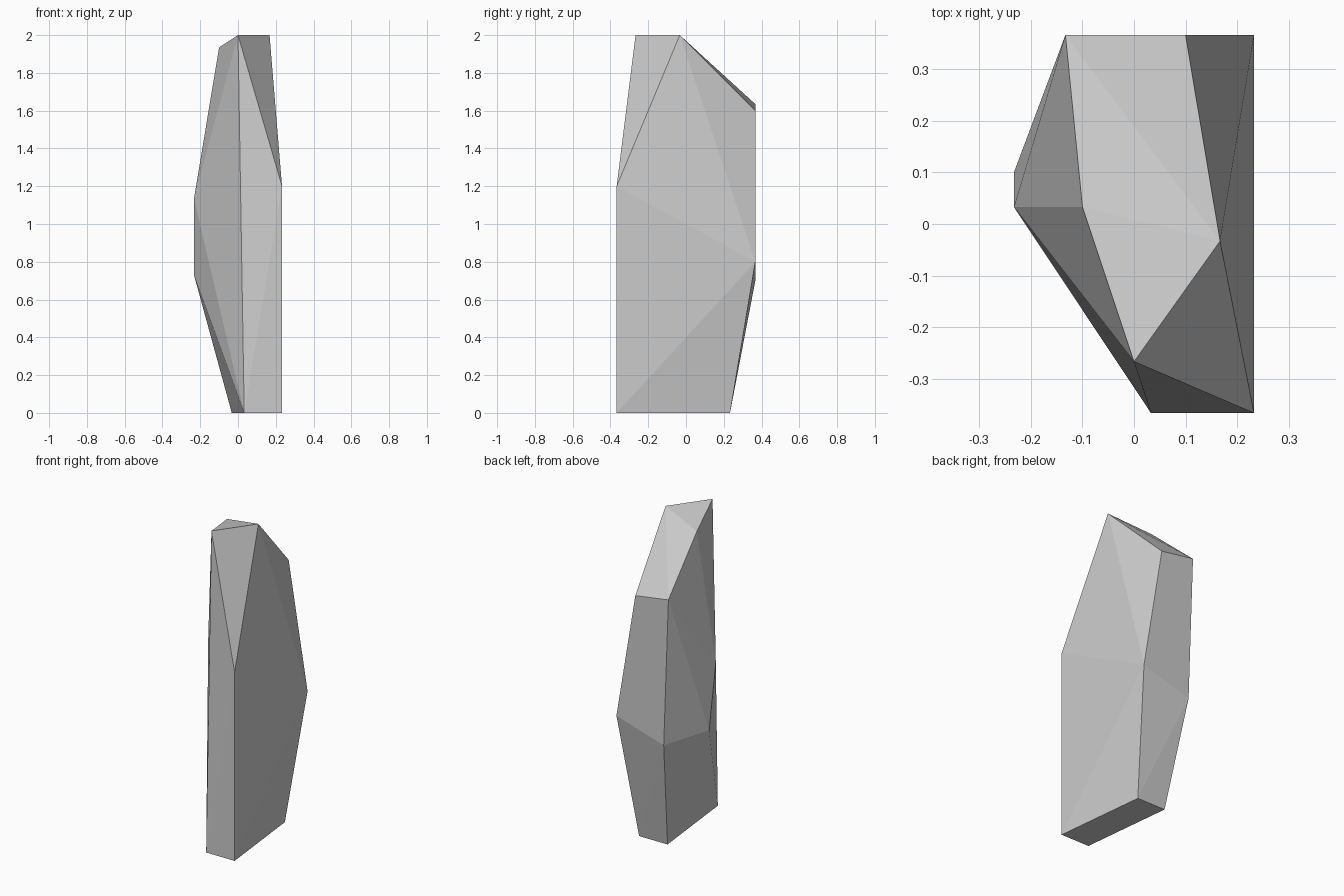
import bpy
import bmesh

if "Cube" in bpy.data.objects:
    bpy.data.objects.remove(bpy.data.objects["Cube"])

# Faceted standing stone: a convex block described by its corner rings
base = [(0.033, -0.367, 0), (0.233, -0.367, 0), (0.167, 0.233, 0), (-0.033, 0.233, 0)]
middle = [(0.233, -0.367, 1.2), (0.233, 0.367, 0.8), (-0.1, 0.367, 0.7),
          (-0.233, 0.1, 0.73), (-0.233, 0.033, 1.135)]
crown = [(0, -0.267, 2), (0.167, -0.033, 2), (0.1, 0.367, 1.6),
         (-0.133, 0.367, 1.635), (-0.1, 0.033, 1.935)]

bm = bmesh.new()
for corner in base + middle + crown:
    bm.verts.new(corner)
bmesh.ops.convex_hull(bm, input=bm.verts[:])
bmesh.ops.recalc_face_normals(bm, faces=bm.faces[:])

mesh = bpy.data.meshes.new("standing_stone")
bm.to_mesh(mesh)
bm.free()
stone = bpy.data.objects.new("standing_stone", mesh)
bpy.context.collection.objects.link(stone)
